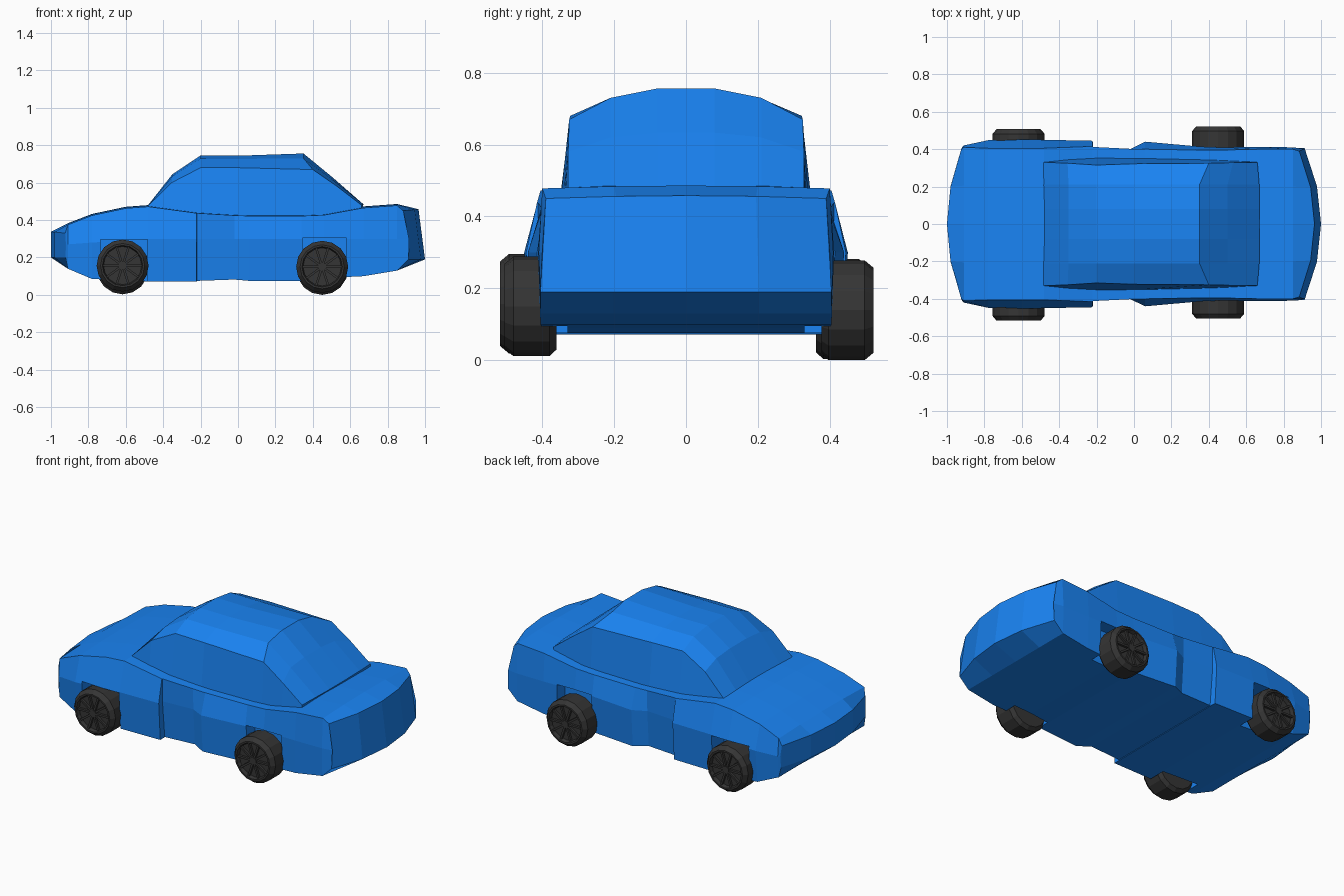
import bpy, bmesh, math
from mathutils import Matrix, Vector

if "Cube" in bpy.data.objects:
    bpy.data.objects.remove(bpy.data.objects["Cube"])


def material(name, rgb):
    m = bpy.data.materials.new(name)
    m.diffuse_color = (*rgb, 1)
    m.use_nodes = True
    m.node_tree.nodes["Principled BSDF"].inputs["Base Color"].default_value = m.diffuse_color
    return m


BLUE = material("blue_paint", (0.01, 0.23, 0.9))
DARK = material("dark_rubber", (0.035, 0.035, 0.035))


def finish(name, bm, mat):
    bmesh.ops.remove_doubles(bm, verts=bm.verts, dist=0.0003)
    bmesh.ops.recalc_face_normals(bm, faces=bm.faces)
    me = bpy.data.meshes.new(name)
    bm.to_mesh(me)
    bm.free()
    me.materials.append(mat)
    ob = bpy.data.objects.new(name, me)
    bpy.context.collection.objects.link(ob)
    return ob


def bridge(bm, a, b):
    n = len(a)
    for i in range(n):
        j = (i + 1) % n
        bm.faces.new((a[i], a[j], b[j], b[i]))


# Lower body: x, bow, bottom z, bottom half-width, crease z, crease half-width,
# top edge z, top half-width, top shift in x
STATIONS = [
    (-1.00, 0.08, 0.20, 0.405, 0.27, 0.41, 0.33, 0.40, 0),
    (-0.91, 0.00, 0.14, 0.41, 0.27, 0.42, 0.375, 0.41, 0),
    (-0.78, 0.00, 0.085, 0.43, 0.28, 0.448, 0.425, 0.405, 0),
    (-0.60, 0.00, 0.078, 0.435, 0.29, 0.453, 0.463, 0.405, 0),
    (-0.48, 0.00, 0.072, 0.435, 0.30, 0.45, 0.472, 0.405, 0),
    (-0.221, 0.00, 0.072, 0.43, 0.30, 0.445, 0.437, 0.415, 0),
    (-0.219, 0.00, 0.075, 0.39, 0.30, 0.412, 0.437, 0.412, 0),
    (-0.02, 0.00, 0.082, 0.385, 0.30, 0.40, 0.425, 0.402, 0),
    (0.06, 0.00, 0.075, 0.425, 0.30, 0.44, 0.422, 0.40, 0),
    (0.34, 0.00, 0.075, 0.40, 0.30, 0.415, 0.422, 0.395, 0),
    (0.46, 0.00, 0.09, 0.40, 0.30, 0.41, 0.427, 0.395, 0),
    (0.67, 0.00, 0.10, 0.405, 0.30, 0.412, 0.465, 0.40, 0),
    (0.85, 0.00, 0.13, 0.405, 0.30, 0.41, 0.478, 0.40, 0),
    (1.00, -0.09, 0.19, 0.405, 0.30, 0.40, 0.45, 0.39, -0.035),
]
bm = bmesh.new()
rings = []
for x, bow, zb, wb, zm, wm, zt, wt, sh in STATIONS:
    crown = 0.008
    pts = [(0, wb * t, zb) for t in (-1, -0.5, 0, 0.5, 1)]
    pts += [(0, wm, zm)]
    pts += [(sh, wt * t, zt + crown * (1 - t * t)) for t in (1, 0.5, 0, -0.5, -1)]
    pts += [(0, -wm, zm)]
    rings.append([bm.verts.new((x + dx + bow * (y / 0.41) ** 2, y, z)) for dx, y, z in pts])
for a, b in zip(rings, rings[1:]):
    bridge(bm, a, b)
for r in (rings[0], rings[-1]):
    for i in range(4):
        bm.faces.new((r[i], r[i + 1], r[9 - i], r[10 - i]))
    bm.faces.new((r[0], r[10], r[11]))
    bm.faces.new((r[4], r[5], r[6]))
body = finish("car_body", bm, BLUE)

# Wheel arches cut out of the sides
for x0, x1, top in ((-0.735, -0.485, 0.295), (0.345, 0.58, 0.305)):
    for side in (-1, 1):
        bm = bmesh.new()
        bmesh.ops.create_cube(bm, size=1)
        bmesh.ops.scale(bm, vec=(x1 - x0, 0.3, top + 0.1), verts=bm.verts)
        bmesh.ops.translate(bm, vec=((x0 + x1) / 2, side * 0.48, top / 2 - 0.05), verts=bm.verts)
        cutter = finish("arch_cutter", bm, BLUE)
        cutter.hide_render = True
        mod = body.modifiers.new("arch", 'BOOLEAN')
        mod.operation = 'DIFFERENCE'
        mod.solver = 'EXACT'
        mod.object = cutter
        bpy.context.view_layer.objects.active = body
        bpy.ops.object.modifier_apply(modifier=mod.name)
        bpy.data.objects.remove(cutter)

# Cabin: centre x, z, shoulder z, window-edge x, z, y, base y, base z
CABIN = [
    (-0.485, 0.475, 0.475, -0.485, 0.472, 0.33, 0.332, 0.455),
    (-0.35, 0.65, 0.635, -0.355, 0.60, 0.325, 0.345, 0.445),
    (-0.20, 0.75, 0.728, -0.20, 0.68, 0.315, 0.353, 0.43),
    (0.00, 0.748, 0.727, 0.00, 0.68, 0.322, 0.352, 0.42),
    (0.35, 0.76, 0.73, 0.40, 0.67, 0.325, 0.343, 0.42),
    (0.50, 0.637, 0.62, 0.53, 0.58, 0.328, 0.338, 0.425),
    (0.67, 0.487, 0.485, 0.66, 0.48, 0.328, 0.332, 0.45),
]
bm = bmesh.new()
rings = []
for x, zc, zs, xe, ze, ye, yb, zb in CABIN:
    pts = [(xe, -yb, zb), (xe, -ye, ze), (x, -0.21, zs), (x, -0.08, zc - 0.004), (x, 0.08, zc - 0.004),
           (x, 0.21, zs), (xe, ye, ze), (xe, yb, zb)]
    rings.append([bm.verts.new(p) for p in pts])
for a, b in zip(rings, rings[1:]):
    bridge(bm, a, b)
bm.faces.new(rings[0])
bm.faces.new(rings[-1])
finish("cabin", bm, BLUE)

# Wheels: chamfered tyre with a recessed spoked face; y is measured inward from the outside
TYRE = [(0.145, 0.0), (0.145, 0.12), (0.125, 0.139), (0.025, 0.139), (0.0, 0.118),
        (0.0, 0.108), (0.022, 0.102), (0.022, 0.0)]
SIDES = 16


def wheel(name, x, y, z):
    side = 1 if y > 0 else -1
    bm = bmesh.new()
    prof = [bm.verts.new((r, -d, 0)) for d, r in TYRE]
    edges = [bm.edges.new(p) for p in zip(prof, prof[1:])]
    bmesh.ops.spin(bm, geom=prof + edges, axis=(0, 1, 0), cent=(0, 0, 0),
                   angle=math.tau, steps=SIDES, use_duplicate=False)
    # spokes and hub
    for i in range(10):
        m = (Matrix.Rotation(i * math.tau / 10, 4, 'Y') @ Matrix.Translation((0.06, -0.016, 0))
             @ Matrix.Diagonal((0.09, 0.016, 0.012, 1)))
        bmesh.ops.create_cube(bm, size=1, matrix=m)
    bmesh.ops.create_cone(bm, cap_ends=True, segments=10, radius1=0.022, radius2=0.022, depth=0.02,
                          matrix=Matrix.Translation((0, -0.014, 0)) @ Matrix.Rotation(math.pi / 2, 4, 'X'))
    if side < 0:
        bmesh.ops.rotate(bm, verts=bm.verts, cent=(0, 0, 0), matrix=Matrix.Rotation(math.pi, 3, 'Z'))
    bmesh.ops.translate(bm, verts=bm.verts, vec=Vector((x, y, z)))
    finish(name, bm, DARK)


wheel("front_wheel_near", -0.617, -0.517, 0.157)
wheel("rear_wheel_near", 0.45, -0.505, 0.150)
wheel("front_wheel_far", -0.617, 0.507, 0.142)
wheel("rear_wheel_far", 0.45, 0.522, 0.139)
